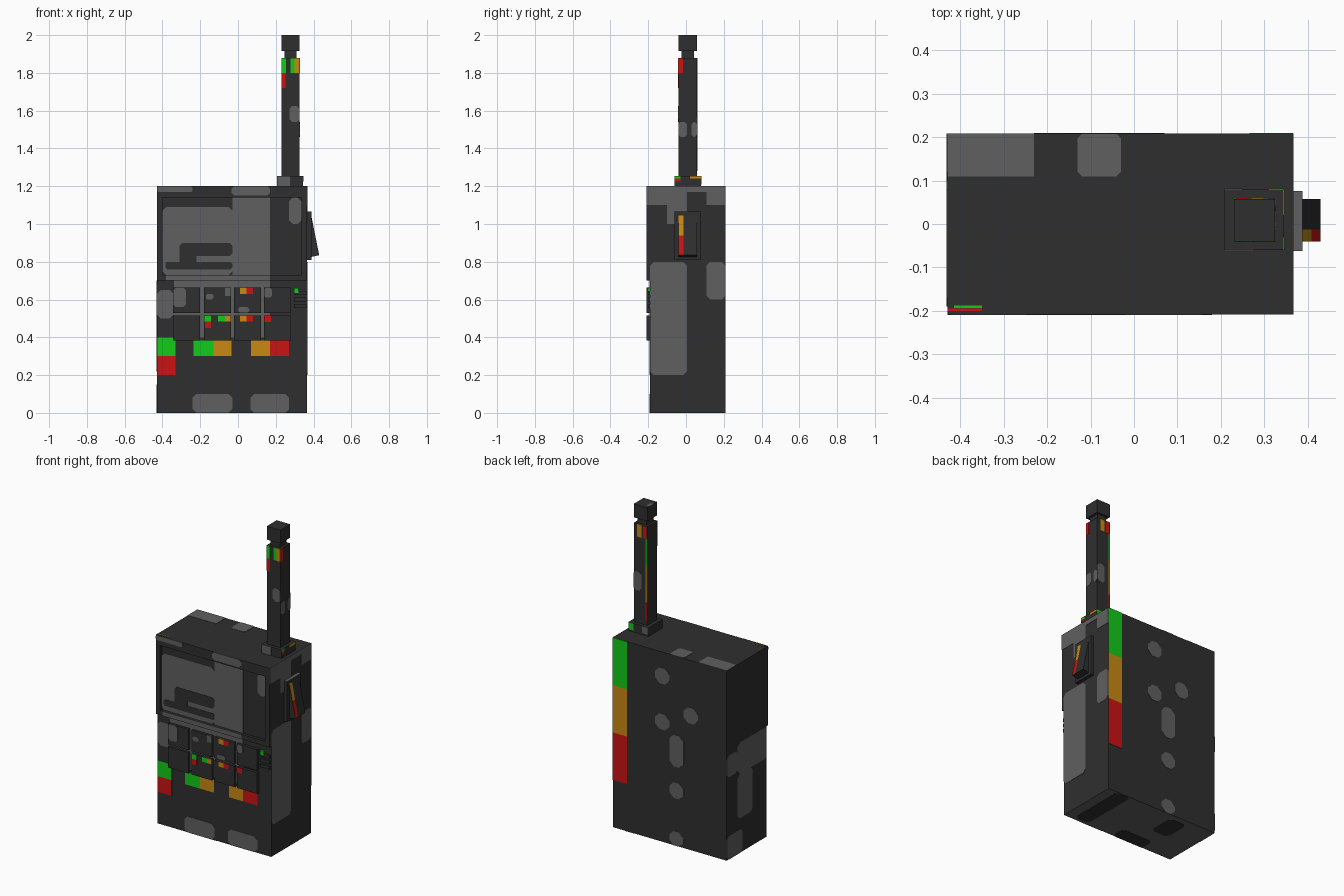
import bpy, bmesh


def material(name, rgb):
    m = bpy.data.materials.new(name)
    m.diffuse_color = (*rgb, 1)
    return m


MATS = [material("charcoal", (0.028, 0.028, 0.028)), material("grey", (0.115, 0.115, 0.115)),
        material("green", (0.006, 0.60, 0.010)), material("orange", (0.58, 0.25, 0.006)),
        material("red", (0.60, 0.006, 0.006))]
DARK, GREY, GREEN, ORANGE, RED = range(5)


def finish(name, bm):
    bmesh.ops.recalc_face_normals(bm, faces=bm.faces[:])
    me = bpy.data.meshes.new(name)
    bm.to_mesh(me)
    bm.free()
    for m in MATS:
        me.materials.append(m)
    ob = bpy.data.objects.new(name, me)
    bpy.context.collection.objects.link(ob)
    return ob


def prism(bm, pts, d0, d1, axis, col):
    """Extrude a 2D outline along an axis (0, 1 or 2) from d0 to d1."""
    def put(p, d):
        c = list(p)
        c.insert(axis, d)
        return bm.verts.new(c)
    a, b = [put(p, d0) for p in pts], [put(p, d1) for p in pts]
    n = len(pts)
    faces = [bm.faces.new(a), bm.faces.new(b)]
    faces += [bm.faces.new((a[i], a[(i + 1) % n], b[(i + 1) % n], b[i])) for i in range(n)]
    for f in faces:
        f.material_index = col


def rect(u0, u1, v0, v1, c=0):
    if not c:
        return [(u0, v0), (u1, v0), (u1, v1), (u0, v1)]
    return [(u0 + c, v0), (u1 - c, v0), (u1, v0 + c), (u1, v1 - c),
            (u1 - c, v1), (u0 + c, v1), (u0, v1 - c), (u0, v0 + c)]


def boxes(name, *items):
    """Each item is x0, x1, y0, y1, z0, z1."""
    bm = bmesh.new()
    for x0, x1, y0, y1, z0, z1 in items:
        prism(bm, rect(x0, x1, y0, y1), z0, z1, 2, DARK)
    return finish(name, bm)


def paint(name, axis, plane, side, *items):
    """Thin colour plates: colour, u0, u1, v0, v1, optional corner cut and layer."""
    bm = bmesh.new()
    for col, u0, u1, v0, v1, *rest in items:
        cut = rest[0] if rest else 0
        layer = rest[1] if len(rest) > 1 else 1
        prism(bm, rect(u0, u1, v0, v1, cut), plane, plane + side * 0.002 * layer, axis, col)
    return finish(name, bm)


# Case: plain block with a raised frame around the screen
body = boxes("body", (-0.43, 0.366, -0.19, 0.208, 0, 1.2))
boxes("screen_frame",
      (-0.43, 0.366, -0.208, -0.19, 1.14, 1.2), (-0.43, 0.366, -0.208, -0.19, 0.70, 0.73),
      (-0.43, -0.40, -0.208, -0.19, 0.73, 1.14), (0.335, 0.366, -0.208, -0.19, 0.73, 1.14))

# Keypad and small speaker bars
COLS = (-0.344, -0.18, -0.02, 0.138)
boxes("buttons", *[(x, x + 0.142, -0.208, -0.19, z, z + 0.133) for x in COLS for z in (0.383, 0.53)])
boxes("speaker_bars", *[(0.297, 0.362, -0.202, -0.19, z, z + 0.02) for z in (0.555, 0.59, 0.625)])

# Antenna: base, mast, narrow neck, cap
boxes("antenna_base", (0.207, 0.345, -0.06, 0.08, 1.2, 1.255))
boxes("antenna_mast", (0.23, 0.325, -0.04, 0.058, 1.255, 1.88))
boxes("antenna_neck", (0.245, 0.31, -0.025, 0.043, 1.88, 1.915))
boxes("antenna_cap", (0.23, 0.325, -0.04, 0.058, 1.915, 2.0))

# Side switch: mounting plate and sloped lever with a two-colour strip
boxes("switch_plate", (0.366, 0.388, -0.062, 0.076, 0.81, 1.065))
bm = bmesh.new()
slope = [(0.385, 0.825), (0.43, 0.835), (0.409, 0.94), (0.388, 1.045)]
for y0, y1 in ((-0.04, -0.013), (-0.013, 0.058)):
    prism(bm, slope, y0, y1, 1, DARK)
bmesh.ops.recalc_face_normals(bm, faces=bm.faces[:])
for f in bm.faces:
    c = f.calc_center_median()
    if f.normal.x > 0.5 and c.y < -0.013:
        f.material_index = ORANGE if c.z > 0.94 else RED
finish("switch_lever", bm)

# Front panel colours
paint("front_panel_paint", 1, -0.19, -1,
      (GREEN, -0.43, -0.33, 0.30, 0.40), (RED, -0.43, -0.33, 0.20, 0.30),
      (GREEN, -0.235, -0.13, 0.30, 0.383), (ORANGE, -0.13, -0.035, 0.30, 0.383),
      (ORANGE, 0.07, 0.17, 0.30, 0.383), (RED, 0.17, 0.27, 0.30, 0.383),
      (GREY, -0.24, -0.03, 0, 0.10, 0.02), (GREY, 0.065, 0.27, 0, 0.10, 0.02),
      (GREY, -0.43, -0.34, 0.50, 0.65, 0.02), (GREY, -0.34, 0.17, 0.40, 0.70),
      (GREEN, 0.297, 0.32, 0.635, 0.66, 0, 7))

# Screen colours
paint("screen_paint", 1, -0.19, -1,
      (GREY, -0.40, -0.03, 0.73, 1.09, 0.02), (GREY, -0.03, 0.17, 0.73, 1.14),
      (GREY, 0.27, 0.335, 1.00, 1.14, 0.02),
      (DARK, -0.31, -0.03, 0.83, 0.90, 0.015, 2), (DARK, -0.31, -0.22, 0.79, 0.84, 0, 2),
      (DARK, -0.385, -0.03, 0.76, 0.80, 0.01, 2))
paint("frame_paint", 1, -0.208, -1,
      (GREY, -0.43, -0.24, 1.17, 1.2, 0.008), (GREY, -0.035, 0.17, 1.15, 1.2, 0.015),
      (GREY, -0.38, 0.17, 0.70, 0.73))

# Button colours
paint("button_paint", 1, -0.208, -1,
      (GREY, -0.344, -0.275, 0.56, 0.663, 0.015), (GREY, -0.17, -0.13, 0.60, 0.63, 0.008),
      (GREY, -0.07, -0.037, 0.62, 0.663), (GREY, 0.0, 0.06, 0.53, 0.56, 0.01),
      (GREY, 0.138, 0.18, 0.61, 0.663, 0.01),
      (ORANGE, 0.01, 0.045, 0.63, 0.663), (RED, 0.045, 0.08, 0.63, 0.663),
      (GREEN, -0.18, -0.143, 0.485, 0.515), (RED, -0.175, -0.143, 0.45, 0.485),
      (GREEN, -0.105, -0.07, 0.485, 0.515), (ORANGE, -0.07, -0.037, 0.485, 0.515),
      (ORANGE, 0.01, 0.045, 0.485, 0.515), (RED, 0.045, 0.08, 0.485, 0.515),
      (RED, 0.138, 0.175, 0.48, 0.515))

# Back colours: striped edge and worn spots
paint("back_paint", 1, 0.208, 1,
      (GREEN, 0.266, 0.366, 0.90, 1.2), (ORANGE, 0.266, 0.366, 0.60, 0.90),
      (RED, 0.266, 0.366, 0.30, 0.60), (GREY, -0.13, -0.03, 0.50, 0.70, 0.03),
      (GREY, -0.13, -0.03, 0, 0.09, 0.03),
      *[(GREY, x, x + 0.1, z, z + 0.1, 0.03)
        for x, z in ((-0.03, 1.0), (-0.03, 0.71), (-0.23, 0.80), (-0.13, 0.30))])

# Sides, top and underside
paint("right_side_paint", 0, 0.366, 1,
      (GREY, -0.19, 0.005, 0.20, 0.80, 0.02), (GREY, 0.108, 0.208, 0.60, 0.80, 0.02),
      (GREY, -0.208, 0.005, 1.10, 1.2), (GREY, 0.005, 0.108, 1.17, 1.2),
      (GREY, 0.108, 0.208, 1.10, 1.2), (GREY, -0.10, 0.005, 1.0, 1.10))
paint("left_side_paint", 0, -0.43, -1,
      (GREY, -0.19, 0.10, 0.50, 0.70, 0.02), (GREY, 0.10, 0.208, 0.52, 0.66, 0.02),
      (GREY, -0.05, 0.10, 0.22, 0.50, 0.02), (GREY, 0.05, 0.208, 0, 0.15, 0.02))
paint("top_paint", 2, 1.2, 1,
      (GREY, -0.43, -0.23, 0.11, 0.208), (GREY, -0.13, -0.03, 0.11, 0.208, 0.01),
      (GREEN, -0.415, -0.35, -0.193, -0.188), (RED, -0.43, -0.35, -0.2, -0.195))
for f in body.data.polygons:
    if f.normal.z < -0.5:
        f.material_index = GREY
paint("underside_paint", 2, 0, 1, (GREY, -0.42, 0.35, -0.18, 0.2))
paint("underside_patches", 2, 0.0005, -1,
      (DARK, 0.20, 0.30, -0.17, 0.208, 0.02), (DARK, -0.25, -0.13, 0.0, 0.17, 0.02),
      (DARK, -0.22, 0.0, -0.19, -0.10, 0.02))

# Antenna colours
paint("mast_front_paint", 1, -0.04, -1,
      (GREEN, 0.23, 0.255, 1.80, 1.88), (RED, 0.23, 0.252, 1.72, 1.80),
      (GREEN, 0.277, 0.30, 1.80, 1.88), (ORANGE, 0.30, 0.325, 1.80, 1.88),
      (GREY, 0.272, 0.325, 1.54, 1.625, 0.015))
paint("mast_back_paint", 1, 0.058, 1,
      (ORANGE, 0.27, 0.30, 1.80, 1.88), (RED, 0.235, 0.26, 1.80, 1.88),
      (GREEN, 0.23, 0.24, 1.63, 1.80), (ORANGE, 0.23, 0.24, 1.40, 1.63),
      (RED, 0.23, 0.24, 1.28, 1.40), (GREY, 0.27, 0.325, 1.46, 1.58, 0.015))
paint("mast_right_paint", 0, 0.325, 1,
      (RED, -0.04, -0.015, 1.80, 1.88), (GREY, -0.04, 0.005, 1.46, 1.54, 0.012),
      (GREY, 0.03, 0.058, 1.46, 1.54, 0.012))
paint("base_side_paint", 0, 0.345, 1,
      (GREEN, -0.06, -0.03, 1.24, 1.255), (RED, -0.06, -0.03, 1.225, 1.24),
      (ORANGE, 0.02, 0.08, 1.24, 1.255))
paint("base_front_paint", 1, -0.06, -1, (GREY, 0.207, 0.275, 1.2, 1.255))
paint("base_back_paint", 1, 0.08, 1,
      (GREEN, 0.31, 0.345, 1.21, 1.255), (GREY, 0.207, 0.25, 1.21, 1.255))
paint("cap_top_paint", 2, 1.998, 1, (GREY, 0.23, 0.252, -0.012, 0.035, 0.006))
paint("switch_plate_paint", 2, 1.065, 1, (GREY, 0.366, 0.388, -0.062, 0.076))
